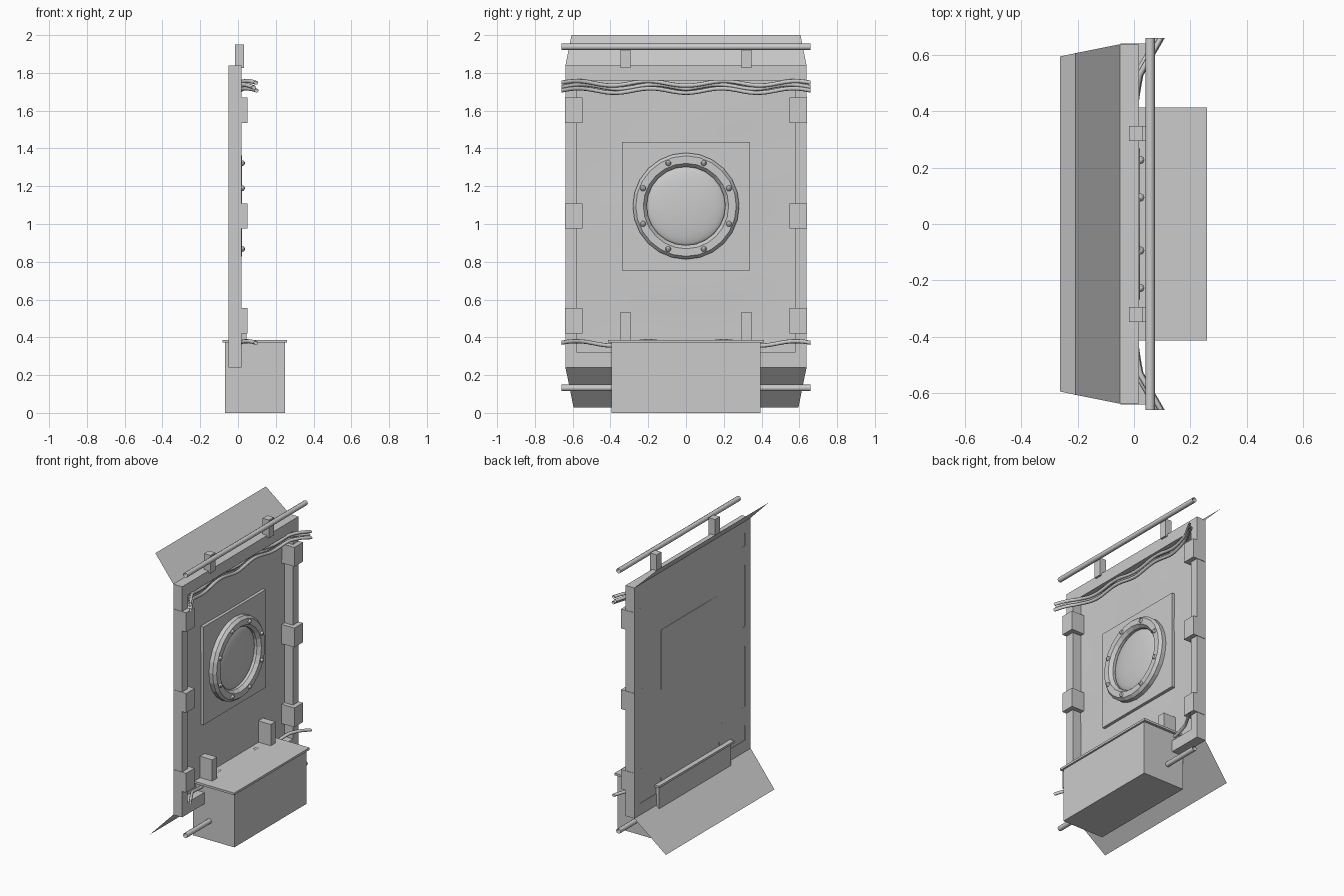
import bpy, bmesh, math, random
from mathutils import Vector

if "Cube" in bpy.data.objects:
    bpy.data.objects.remove(bpy.data.objects["Cube"])
random.seed(4)


def mesh_object(name, verts, faces, smooth=False):
    me = bpy.data.meshes.new(name)
    me.from_pydata(verts, [], faces)
    bm = bmesh.new()
    bm.from_mesh(me)
    bmesh.ops.recalc_face_normals(bm, faces=bm.faces)
    bm.to_mesh(me)
    bm.free()
    ob = bpy.data.objects.new(name, me)
    bpy.context.collection.objects.link(ob)
    if smooth:
        me.polygons.foreach_set("use_smooth", [True] * len(me.polygons))
    return ob


def box(name, x0, x1, y0, y1, z0, z1):
    v = [(x, y, z) for x in (x0, x1) for y in (y0, y1) for z in (z0, z1)]
    f = [(0, 1, 3, 2), (4, 6, 7, 5), (0, 4, 5, 1), (2, 3, 7, 6), (0, 2, 6, 4), (1, 5, 7, 3)]
    return mesh_object(name, v, f)


def tube(name, path, r, sides=8):
    """Open-ended tube running along y."""
    v, f = [], []
    for x, y, z in path:
        for k in range(sides):
            a = 2 * math.pi * k / sides
            v.append((x + r * math.cos(a), y, z + r * math.sin(a)))
    for i in range(len(path) - 1):
        for k in range(sides):
            n = (k + 1) % sides
            f.append((i * sides + k, i * sides + n, (i + 1) * sides + n, (i + 1) * sides + k))
    return mesh_object(name, v, f, True)


def lathe_x(name, profile, cz, sides, smooth=False):
    """Revolve (radius, x) points about a horizontal axis along x."""
    v, f = [], []
    for r, x in profile:
        for k in range(sides):
            a = 2 * math.pi * k / sides
            v.append((x, r * math.cos(a), cz + r * math.sin(a)))
    for i in range(len(profile) - 1):
        for k in range(sides):
            n = (k + 1) % sides
            f.append((i * sides + k, i * sides + n, (i + 1) * sides + n, (i + 1) * sides + k))
    return mesh_object(name, v, f, smooth)


# Door frame
for s, side in ((-1, "left"), (1, "right")):
    y0, y1 = sorted((s * 0.577, s * 0.638))
    box(f"frame_post_{side}", -0.05, 0.018, y0, y1, 0.24, 1.84)
box("frame_top_bar", -0.05, 0.018, -0.577, 0.577, 1.76, 1.84)
box("frame_bottom_bar", -0.05, 0.018, -0.577, 0.577, 0.24, 0.32)

# Slightly dented sheet closing the frame at the back
nu, nv = 6, 8
verts = []
for j in range(nv + 1):
    for i in range(nu + 1):
        edge = i in (0, nu) or j in (0, nv)
        x = -0.047 if edge else -0.047 + random.uniform(-0.006, 0.006)
        verts.append((x, -0.58 + 1.16 * i / nu, 0.32 + 1.44 * j / nv))
faces = [(j * (nu + 1) + i, j * (nu + 1) + i + 1, (j + 1) * (nu + 1) + i + 1, (j + 1) * (nu + 1) + i)
         for j in range(nv) for i in range(nu)]
panel = mesh_object("dented_panel", verts, faces, True)
panel.modifiers.new("soften", 'SUBSURF').levels = 2
panel.modifiers["soften"].subdivision_type = 'CATMULL_CLARK'
panel.modifiers["soften"].boundary_smooth = 'PRESERVE_CORNERS'

# Porthole: plate, ring, bolts, domed glass
CZ = 1.095
box("porthole_plate", -0.049, -0.026, -0.34, 0.34, CZ - 0.34, CZ + 0.34)
lathe_x("porthole_ring", [(0.282, -0.03), (0.282, 0.003), (0.266, 0.022),
                          (0.226, 0.022), (0.208, 0.0), (0.208, -0.03)], CZ, 24)
lathe_x("porthole_glass", [(0.212 * math.cos(t * math.pi / 16), -0.026 + 0.035 * math.sin(t * math.pi / 16))
                           for t in range(8)] + [(0.0005, 0.009)], CZ, 32, True)
for k in range(8):
    a = math.radians(22.5 + 45 * k)
    bpy.ops.mesh.primitive_uv_sphere_add(segments=8, ring_count=6, radius=0.015,
        location=(0.022, 0.246 * math.cos(a), CZ + 0.246 * math.sin(a)))
    bpy.context.object.name = f"ring_bolt_{k}"

# Clamps and rod brackets, mirrored left and right
for s, side in ((-1, "left"), (1, "right")):
    y0, y1 = sorted((s * 0.547, s * 0.641))
    for k, z in enumerate((0.488, 1.042, 1.602)):
        box(f"clamp_{side}_{k}", -0.048, 0.05, y0, y1, z - 0.067, z + 0.067)
    y0, y1 = sorted((s * 0.295, s * 0.347))
    box(f"top_bracket_{side}", -0.017, 0.032, y0, y1, 1.825, 1.95)
    box(f"lower_bracket_{side}", -0.05, 0.045, y0, y1, 0.38, 0.535)

# Straight rods at top and bottom
for name, z in (("top_rod", 1.938), ("bottom_rod", 0.132)):
    tube(name, [(0.057, -0.66, z), (0.057, 0.66, z)], 0.017)


# Wavy cables that bend outward at the ends
def cable(name, z, phase, dx):
    path = []
    for i in range(41):
        y = -0.66 + 1.32 * i / 40
        t = abs(y)
        x = 0.02 + 0.075 * (t - 0.53) / 0.13 if t > 0.53 else -0.01 + 0.03 * (t / 0.53) ** 4
        path.append((x + dx, y, z + 0.012 * math.cos(2 * math.pi * (t - 0.58) / 0.38 + phase)))
    tube(name, path, 0.011)


cable("upper_cable_a", 1.745, 0.0, 0.0)
cable("upper_cable_b", 1.727, 0.5, -0.012)
cable("upper_cable_c", 1.706, 0.2, 0.003)
cable("lower_cable", 0.368, 0.0, 0.0)

# Slanted sheet flaps behind the top and bottom edges
mesh_object("top_flap", [(-0.05, -0.638, 1.84), (-0.05, 0.638, 1.84),
                         (-0.21, 0.606, 2.0), (-0.21, -0.606, 2.0)], [(0, 1, 2, 3)])
mesh_object("bottom_flap", [(-0.05, -0.638, 0.24), (-0.05, 0.638, 0.24),
                            (-0.262, 0.595, 0.028), (-0.262, -0.595, 0.028)], [(0, 1, 2, 3)])

# Step box with lid
box("step_box", -0.07, 0.248, -0.395, 0.395, 0.0, 0.374)
box("step_lid", -0.082, 0.26, -0.413, 0.413, 0.372, 0.387)
